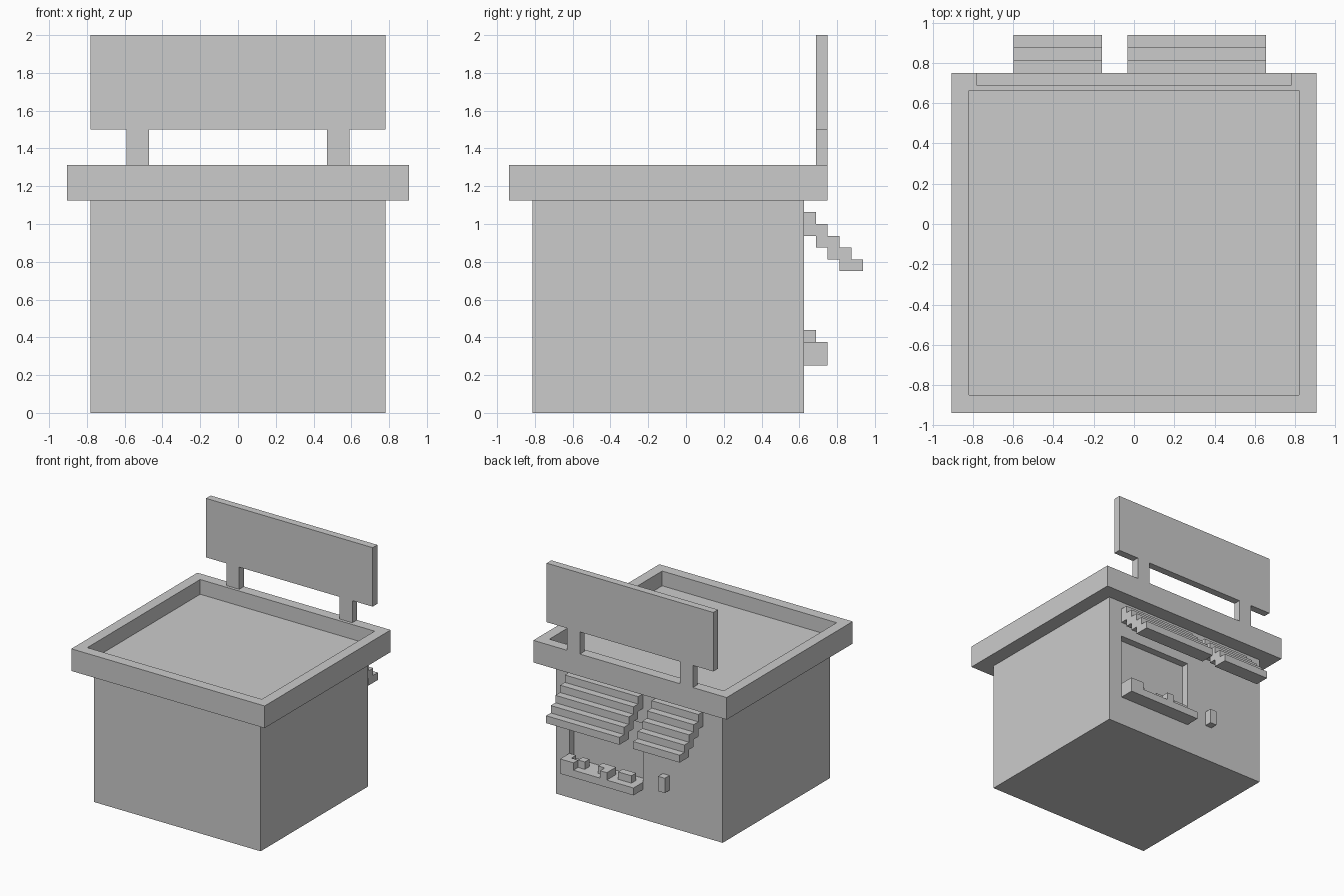
import bpy, bmesh

if "Cube" in bpy.data.objects:
    bpy.data.objects.remove(bpy.data.objects["Cube"])

U = 0.0625  # block grid unit


def add_object(name, bm):
    bmesh.ops.recalc_face_normals(bm, faces=bm.faces)
    mesh = bpy.data.meshes.new(name)
    bm.to_mesh(mesh)
    bm.free()
    obj = bpy.data.objects.new(name, mesh)
    bpy.context.collection.objects.link(obj)
    return obj


def prism(name, points, axis, lo, hi):
    """Extrude a 2D outline along x (points are y,z), y (x,z) or z (x,y)."""
    bm = bmesh.new()

    def place(p, d):
        return {'x': (d, p[0], p[1]), 'y': (p[0], d, p[1]), 'z': (p[0], p[1], d)}[axis]
    face = bm.faces.new([bm.verts.new(place(p, lo)) for p in points])
    geom = bmesh.ops.extrude_face_region(bm, geom=[face])['geom']
    shift = place((0, 0), hi - lo)
    bmesh.ops.translate(bm, vec=shift, verts=[g for g in geom if isinstance(g, bmesh.types.BMVert)])
    return add_object(name, bm)


def box(name, x, y, z):
    return prism(name, [(x[0], y[0]), (x[1], y[0]), (x[1], y[1]), (x[0], y[1])], 'z', *z)


BACK = 0.625           # back wall of the body
WIN = (-0.0325, 0.655)  # window span in x
SILL = 0.3125          # top of the counter


# body with a shallow window recess in the back wall
body = box("body", (-0.78125, 0.78125), (-0.8125, BACK), (0, 1.125))
cutter = box("window_cutter", WIN, (BACK - U, BACK + U), (SILL, 0.8125))
cutter.hide_render = True
cutter.hide_viewport = True
mod = body.modifiers.new("window_recess", 'BOOLEAN')
mod.operation = 'DIFFERENCE'
mod.solver = 'EXACT'
mod.object = cutter

# roof tray: inset the top face, then sink it
roof = box("roof_tray", (-0.90625, 0.90625), (-0.9375, 0.75), (1.125, 1.3125))
bm = bmesh.new()
bm.from_mesh(roof.data)
top = max(bm.faces, key=lambda f: f.calc_center_median().z)
bmesh.ops.inset_individual(bm, faces=[top], thickness=2 * U)
walls = bmesh.ops.extrude_face_region(bm, geom=[top])['geom']
bmesh.ops.translate(bm, vec=(0, 0, -2 * U), verts=[g for g in walls if isinstance(g, bmesh.types.BMVert)])
if top.is_valid:
    bmesh.ops.delete(bm, geom=[top], context='FACES_ONLY')
bmesh.ops.recalc_face_normals(bm, faces=bm.faces)
bm.to_mesh(roof.data)
bm.free()

# sign board standing on two legs, as one outline
half = [(0.78125, 2.0), (0.78125, 1.5), (0.59, 1.5), (0.59, 1.3125), (0.47, 1.3125), (0.47, 1.5)]
prism("sign_board", half + [(-x, z) for x, z in reversed(half)], 'y', 0.6875, 0.75)

# stepped awnings over the window and the door
upper, lower = [], []
for i in range(5):
    y, t = BACK + i * U, 1.0625 - i * U
    b = max(t - 2 * U, 0.75)
    upper += [(y, t), (y + U, t)]
    if i < 4:
        lower += [(y, b), (y + U, b)]
lower[-1] = (0.9375, 0.75)  # the last two steps share a flat underside
for name, span in (("window_awning", WIN), ("door_awning", (-0.5975, -0.16))):
    prism(name, upper + lower[::-1], 'x', *span)

# serving counter
box("counter", WIN, (BACK, BACK + 2 * U), (0.25, SILL))


# counter goods, outlined in grid cells from the +x end of the counter
def goods(name, cells):
    prism(name, [(WIN[1] - i * U, BACK + j * U) for i, j in cells], 'z', SILL, SILL + U)


goods("corner_block", [(0, 0), (1, 0), (1, 1), (2, 1), (2, 2), (0, 2)])
goods("small_box", [(2, 0), (3, 0), (3, 1), (2, 1)])
goods("angled_box", [(5, 0), (7, 0), (7, 2), (6, 2), (6, 1), (5, 1)])
goods("long_box", [(8, 0), (10, 0), (10, 1), (8, 1)])

# door handle
box("door_handle", (-0.2825, -0.22), (BACK, BACK + U), (SILL, 0.4375))
